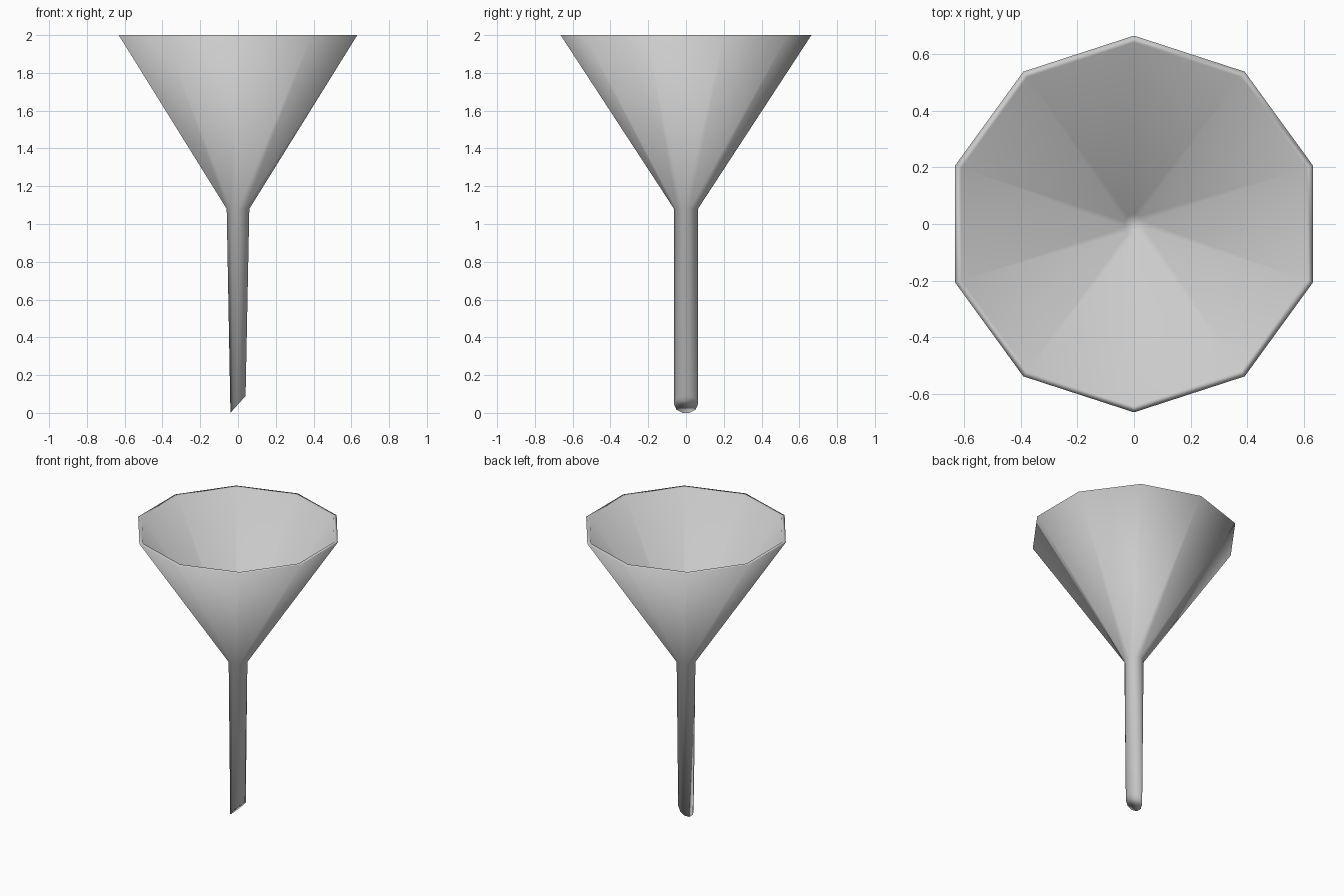
import bpy, bmesh
from math import sin, cos, tau, radians

cube = bpy.data.objects.get("Cube")
if cube:
    bpy.data.objects.remove(cube)

SIDES = 10

grey = bpy.data.materials.new("light_grey")
grey.use_nodes = True
colour = (0.6, 0.6, 0.6, 1)
grey.diffuse_color = colour
grey.node_tree.nodes["Principled BSDF"].inputs["Base Color"].default_value = colour

bm = bmesh.new()


def ring(radius, z, tilt=0.0):
    """Ten-sided ring with a corner on the y axis, tilted about y."""
    verts = []
    for i in range(SIDES):
        a = tau * (i / SIDES + 0.25)
        x = radius * cos(a)
        verts.append(bm.verts.new((x * cos(tilt), radius * sin(a), z + x * sin(tilt))))
    return verts


# Slanted spout tip, stem, outer cone, rim, then the inside of the cone
rings = [
    ring(0.063, 0.045, radians(48)),
    ring(0.063, 1.08),
    ring(0.664, 2.0),
    ring(0.64, 2.0),
    ring(0.035, 1.09),
]
for low, high in zip(rings, rings[1:]):
    for i in range(SIDES):
        j = (i + 1) % SIDES
        bm.faces.new((low[i], low[j], high[j], high[i]))

# Close the spout tip and the throat
bm.faces.new(rings[0][::-1])
bm.faces.new(rings[-1])
bmesh.ops.recalc_face_normals(bm, faces=bm.faces[:])
for face in bm.faces:
    face.smooth = True

mesh = bpy.data.meshes.new("funnel")
bm.to_mesh(mesh)
bm.free()
mesh.materials.append(grey)
funnel = bpy.data.objects.new("funnel", mesh)
bpy.context.collection.objects.link(funnel)
